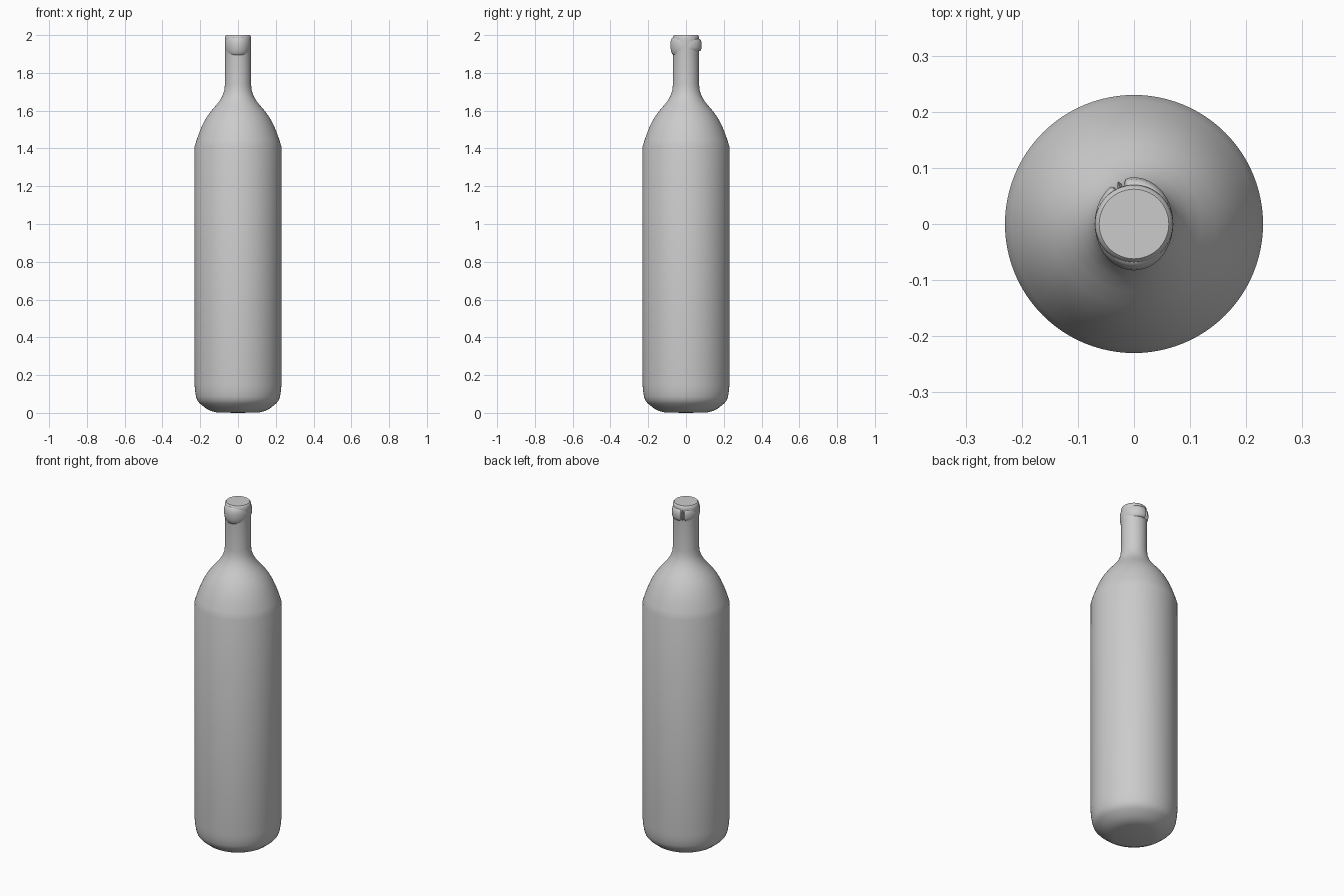
import bpy, bmesh, math

if "Cube" in bpy.data.objects:
    bpy.data.objects.remove(bpy.data.objects["Cube"])


def finish(name, bm, angle):
    bmesh.ops.remove_doubles(bm, verts=bm.verts, dist=1e-5)
    bmesh.ops.recalc_face_normals(bm, faces=bm.faces)
    mesh = bpy.data.meshes.new(name)
    bm.to_mesh(mesh)
    bm.free()
    ob = bpy.data.objects.new(name, mesh)
    bpy.context.collection.objects.link(ob)
    bpy.ops.object.select_all(action='DESELECT')
    ob.select_set(True)
    bpy.context.view_layer.objects.active = ob
    bpy.ops.object.shade_smooth_by_angle(angle=math.radians(angle))
    return ob


def lathe(name, profile, steps=96):
    bm = bmesh.new()
    verts = [bm.verts.new((r, 0, z)) for r, z in profile]
    edges = [bm.edges.new(p) for p in zip(verts, verts[1:])]
    bmesh.ops.spin(bm, geom=verts + edges, cent=(0, 0, 0), axis=(0, 0, 1),
                   angle=2 * math.pi, steps=steps)
    return finish(name, bm, 40)


def collar_arc(name, section, start, end, round_ends):
    """Sweep a closed section round the neck; the arc bulges only in y."""
    bm = bmesh.new()
    steps = max(6, int((end - start) / 3))
    zc = sum(z for _, z in section) / len(section)
    rings = []
    for i in range(steps + 1):
        t = i / steps
        a = math.radians(start + (end - start) * t)
        # rounded tips shrink the section towards the neck
        edge = min(t, 1 - t) * (end - start)
        s = 0.7 + 0.3 * min(1, edge / 4) if round_ends else 1
        ring = []
        for r, z in section:
            r = 0.06 + (r - 0.06) * s
            ring.append(bm.verts.new((
                r * math.cos(a) * 0.07 / 0.083, r * math.sin(a),
                zc + (z - zc) * s)))
        rings.append(ring)
    n = len(section)
    for a, b in zip(rings, rings[1:]):
        for k in range(n):
            bm.faces.new((a[k], a[(k + 1) % n], b[(k + 1) % n], b[k]))
    bm.faces.new(rings[0])
    bm.faces.new(rings[-1])
    return finish(name, bm, 50)


# Bottle: rounded base, straight body, curved shoulder, neck and flat mouth
lathe("bottle_body", [
    (0, 0), (0.11, 0.002), (0.14, 0.009), (0.17, 0.024), (0.202, 0.05),
    (0.215, 0.065), (0.222, 0.085), (0.227, 0.115), (0.23, 0.15),
    (0.23, 1.41), (0.219, 1.445), (0.205, 1.485), (0.188, 1.525),
    (0.168, 1.562), (0.145, 1.595), (0.120, 1.624), (0.099, 1.65),
    (0.083, 1.677), (0.073, 1.705), (0.069, 1.74), (0.068, 1.90),
    (0.0695, 1.92), (0.070, 1.97), (0.0695, 1.985), (0.067, 1.995),
    (0.062, 2.0), (0, 2.0)])

# Front half of the lip, blending softly into the neck
collar_arc("front_lip", [
    (0.06, 1.89), (0.069, 1.895), (0.075, 1.905), (0.080, 1.92),
    (0.0825, 1.94), (0.0825, 1.958), (0.080, 1.972), (0.075, 1.983),
    (0.069, 1.99), (0.06, 1.992)], 180, 360, False)

# Raised back band, split by a notch with a small post in it
band = [(0.06, 1.915), (0.074, 1.915), (0.080, 1.922), (0.083, 1.935),
        (0.083, 1.955), (0.080, 1.970), (0.074, 1.979), (0.06, 1.981)]
for name, a, b in (("back_band_right", 6, 106), ("band_post", 110, 118),
                   ("back_band_left", 122, 182)):
    collar_arc(name, band, a, b, True)
